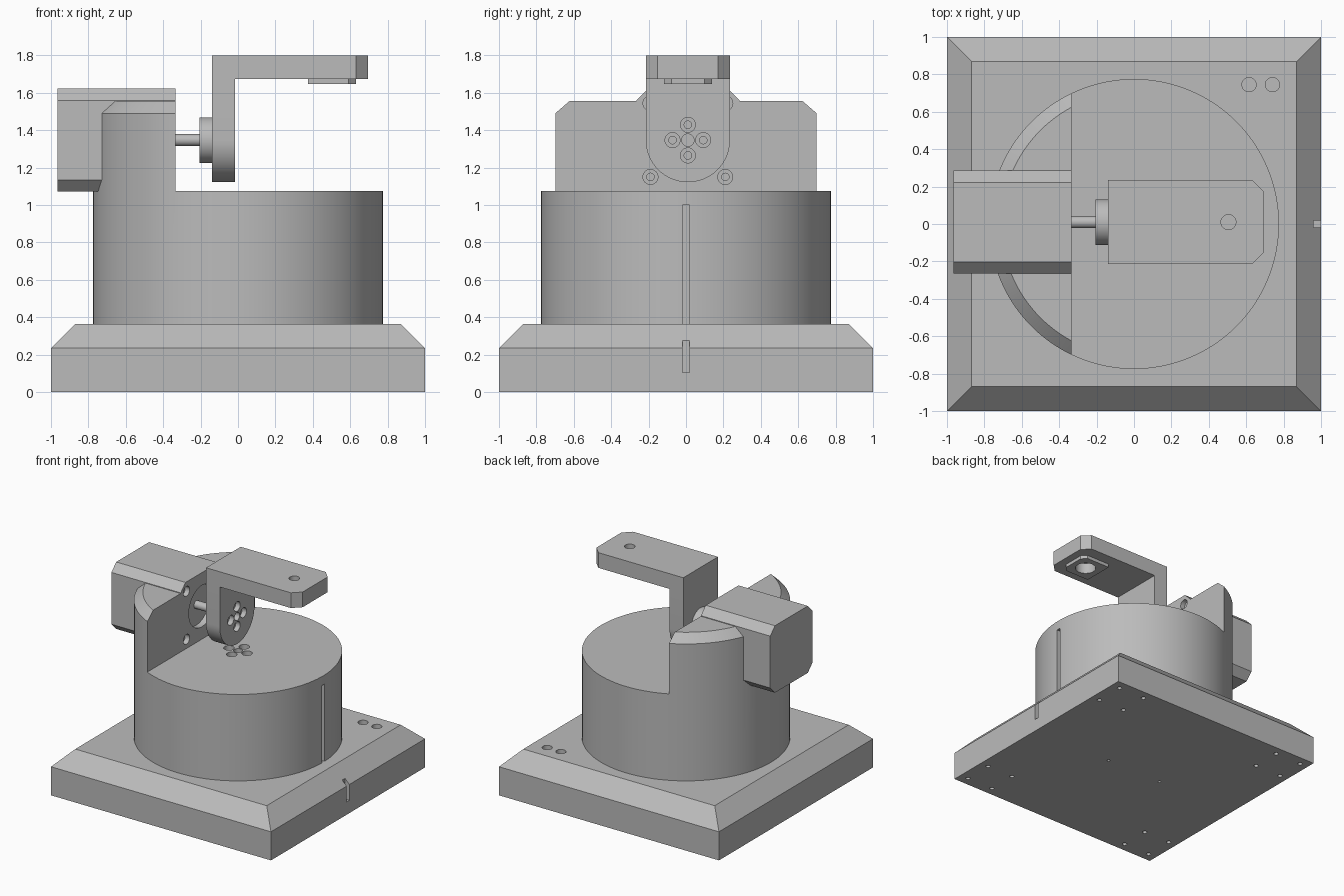
import bpy, bmesh, math
from mathutils import Vector

if "Cube" in bpy.data.objects:
    bpy.data.objects.remove(bpy.data.objects["Cube"])

grey = bpy.data.materials.new("machine grey")
grey.use_nodes = True
GREY = (0.5, 0.5, 0.5, 1)
grey.diffuse_color = GREY
grey.node_tree.nodes["Principled BSDF"].inputs["Base Color"].default_value = GREY


def finish(name, bm):
    bmesh.ops.recalc_face_normals(bm, faces=bm.faces)
    mesh = bpy.data.meshes.new(name)
    bm.to_mesh(mesh)
    bm.free()
    mesh.materials.append(grey)
    obj = bpy.data.objects.new(name, mesh)
    bpy.context.collection.objects.link(obj)
    return obj


def prism(name, outline, direction):
    """Extrude a closed outline of 3D points along a direction."""
    bm = bmesh.new()
    face = bm.faces.new([bm.verts.new(p) for p in outline])
    new = bmesh.ops.extrude_face_region(bm, geom=[face])["geom"]
    verts = [v for v in new if isinstance(v, bmesh.types.BMVert)]
    bmesh.ops.translate(bm, verts=verts, vec=direction)
    return finish(name, bm)


def box(name, x0, x1, y0, y1, z0, z1):
    return prism(name, [(x0, y0, z0), (x1, y0, z0), (x1, y1, z0), (x0, y1, z0)], (0, 0, z1 - z0))


def rod(name, start, end, r0, r1=None, sides=32):
    """Cylinder or cone between two points."""
    start, end = Vector(start), Vector(end)
    axis = end - start
    bm = bmesh.new()
    bmesh.ops.create_cone(bm, cap_ends=True, segments=sides, radius1=r0,
                          radius2=r0 if r1 is None else r1, depth=axis.length)
    bm.transform(axis.to_track_quat("Z", "Y").to_matrix().to_4x4())
    bmesh.ops.translate(bm, verts=bm.verts, vec=(start + end) / 2)
    return finish(name, bm)


def combine(target, tool, operation="DIFFERENCE"):
    mod = target.modifiers.new("combine", "BOOLEAN")
    mod.operation, mod.object, mod.solver = operation, tool, "EXACT"
    bpy.context.view_layer.objects.active = target
    bpy.ops.object.modifier_apply(modifier=mod.name)
    bpy.data.objects.remove(tool)


def drill(target, mouth, direction, radius, depth):
    mouth, direction = Vector(mouth), Vector(direction)
    combine(target, rod("drill", mouth - direction * 0.02, mouth + direction * depth, radius))


def smooth(*objects):
    bpy.ops.object.select_all(action="DESELECT")
    for obj in objects:
        obj.select_set(True)
    bpy.context.view_layer.objects.active = objects[0]
    bpy.ops.object.shade_smooth_by_angle(angle=math.radians(25))


DOWN, UP, BACK = (0, 0, -1), (0, 0, 1), (-1, 0, 0)
CROSS = [(1, 0), (-1, 0), (0, 1), (0, -1)]
AXIS_Y, AXIS_Z = 0.01, 1.347     # motor axis
FACE_X = -0.335                  # mounting face of the motor housing
DECK = 1.075                     # top of the drum

# Base plate with sloping upper edges
SHOULDER, BASE_TOP, INNER = 0.235, 0.365, 0.87
profile = [(-1, 0), (1, 0), (1, SHOULDER), (INNER, BASE_TOP), (-INNER, BASE_TOP), (-1, SHOULDER)]
base = prism("base_plate", [(x, -1, z) for x, z in profile], (0, 2, 0))
trim = prism("trim", [(-2, y, z) for y, z in profile], (4, 0, 0))
combine(base, trim, "INTERSECT")

# Indicator notch, deck holes and underside screw holes
combine(base, box("notch", 0.96, 1.1, -0.018, 0.018, 0.105, 0.4))
for x in (0.615, 0.74):
    drill(base, (x, 0.745, BASE_TOP), DOWN, 0.038, 0.08)
for sx in (-1, 1):
    drill(base, (sx * 0.26, 0, 0), UP, 0.012, 0.04)
    for sy in (-1, 1):
        for x in (0.68, 0.925):
            for y in (0.68, 0.925):
                drill(base, (sx * x, sy * y, 0), UP, 0.018, 0.04)

# Drum with raised motor mount, cut from one turned blank
RADIUS, RIM, MOUNT_TOP = 0.775, 1.49, 1.555
drum = rod("drum_and_motor_housing", (0, 0, BASE_TOP), (0, 0, RIM), RADIUS, sides=128)
cap = rod("cap", (0, 0, RIM), (0, 0, MOUNT_TOP), RADIUS, RADIUS - 0.067, sides=128)
combine(drum, cap, "UNION")
combine(drum, box("clearance", FACE_X, 1, -1, 1, DECK, 2))

# Square motor body with chamfered long edges
half, cut = 0.275, 0.062
corners = []
for sy, sz in [(1, 1), (-1, 1), (-1, -1), (1, -1)]:
    pair = [(sy * half, sz * (half - cut)), (sy * (half - cut), sz * half)]
    corners += pair if sy * sz > 0 else pair[::-1]
motor = prism("motor", [(-0.965, AXIS_Y + y, AXIS_Z + z) for y, z in corners],
              (FACE_X + 0.965, 0, 0))
combine(drum, motor, "UNION")

# Shaft recess, counterbored mounting screws, drum groove
drill(drum, (FACE_X, AXIS_Y, AXIS_Z), BACK, 0.17, 0.05)
for sy in (-1, 1):
    for sz in (-1, 1):
        p = (FACE_X, AXIS_Y + sy * 0.2, AXIS_Z + sz * 0.197)
        drill(drum, p, BACK, 0.04, 0.04)
        drill(drum, p, BACK, 0.02, 0.1)
combine(drum, box("groove", 0.74, 0.9, -0.018, 0.018, BASE_TOP - 0.1, 1.0))

# Hub hole pattern in the drum top
drill(drum, (0, 0, DECK), DOWN, 0.033, 0.08)
for a, b in CROSS:
    p = (a * 0.082, b * 0.082, DECK)
    drill(drum, p, DOWN, 0.04, 0.04)
    drill(drum, p, DOWN, 0.02, 0.08)

# Motor shaft and coupling flange
shaft = rod("motor_shaft", (FACE_X - 0.06, AXIS_Y, AXIS_Z), (-0.2, AXIS_Y, AXIS_Z), 0.032)
flange = rod("coupling_flange", (-0.205, AXIS_Y, AXIS_Z), (-0.14, AXIS_Y, AXIS_Z), 0.122, sides=64)

# Bent arm: upright with rounded foot, then a horizontal tongue with cut corners
ARM_X, ARM_TOP, WIDTH, TIP = -0.14, 1.8, 0.225, 0.695
TONGUE = 1.675
outline = [(ARM_X, AXIS_Y - WIDTH, ARM_TOP)]
for i in range(33):
    t = math.pi * (1 + i / 32)
    outline.append((ARM_X, AXIS_Y + WIDTH * math.cos(t), AXIS_Z + WIDTH * math.sin(t)))
outline.append((ARM_X, AXIS_Y + WIDTH, ARM_TOP))
arm = prism("bent_arm", outline, (0.125, 0, 0))


def tongue(name, x0, x1, w, c, z0, z1):
    pts = [(x0, -w), (x1 - c, -w), (x1, c - w), (x1, w - c), (x1 - c, w), (x0, w)]
    return prism(name, [(x, AXIS_Y + y, z0) for x, y in pts], (0, 0, z1 - z0))


combine(arm, tongue("tongue", ARM_X, TIP, WIDTH, 0.063, TONGUE, ARM_TOP), "UNION")
drill(arm, (-0.015, AXIS_Y, AXIS_Z), BACK, 0.033, 0.08)
for a, b in CROSS:
    p = (-0.015, AXIS_Y + a * 0.082, AXIS_Z + b * 0.082)
    drill(arm, p, BACK, 0.04, 0.04)
    drill(arm, p, BACK, 0.02, 0.1)

# Holder pad under the tip, with a stepped through hole
PAD = 1.647
pad = tongue("holder_pad", 0.375, 0.63, 0.128, 0.04, PAD, TONGUE)
drill(pad, (0.505, AXIS_Y, PAD), UP, 0.08, 0.1)
drill(arm, (0.505, AXIS_Y, TONGUE), UP, 0.08, 0.06)
drill(arm, (0.505, AXIS_Y, ARM_TOP), DOWN, 0.04, 0.1)

smooth(base, drum, shaft, flange, arm, pad)
